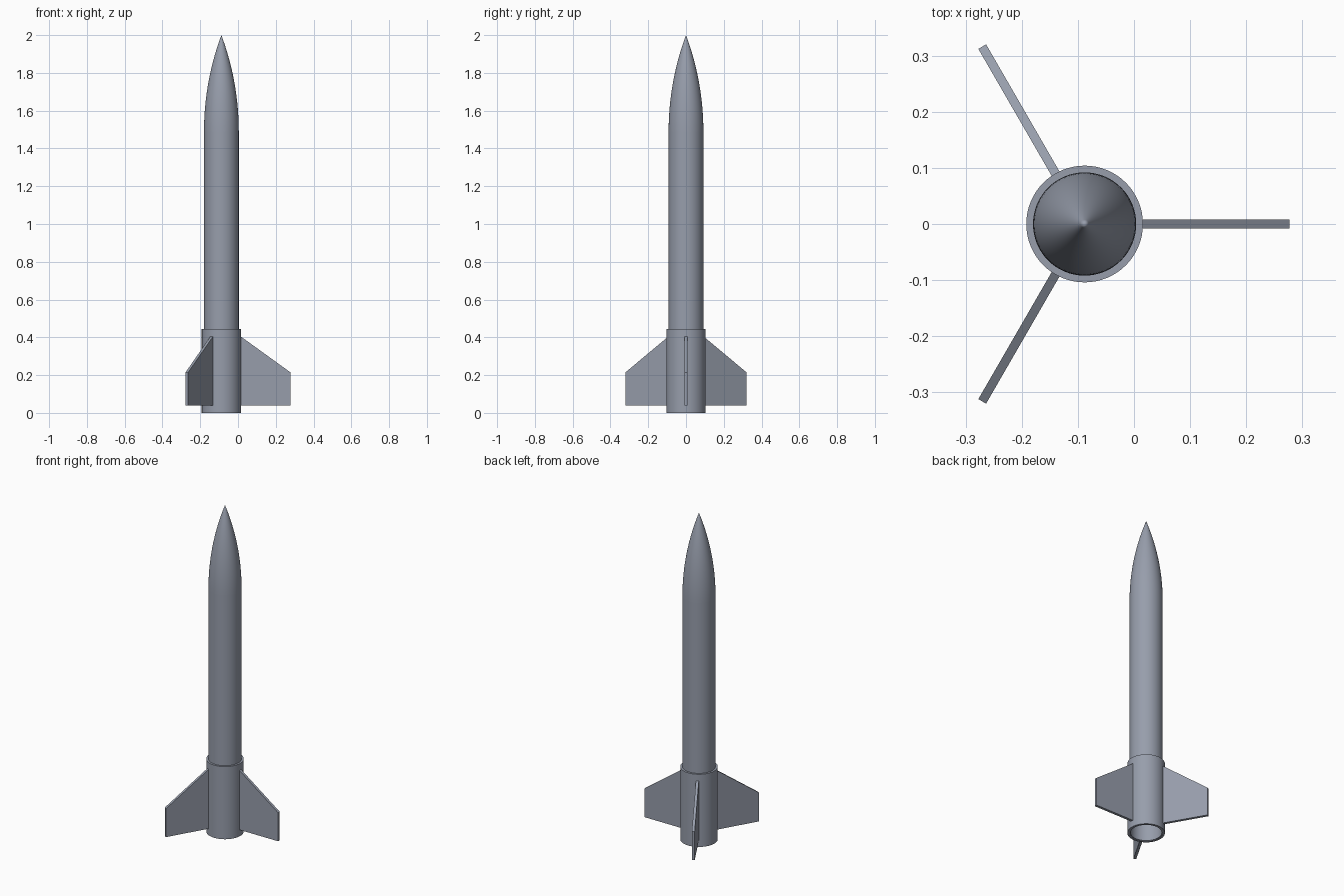
import bpy
import math
from mathutils import Matrix, Vector

cube = bpy.data.objects.get("Cube")
if cube:
    bpy.data.objects.remove(cube, do_unlink=True)

AXIS_X = -0.088
SEGMENTS = 64
BODY_R, BORE_R, SLEEVE_R = 0.092, 0.087, 0.104
NOSE_BASE, TOP = 1.49, 2.0

# Single painted finish
paint = bpy.data.materials.new("blue_grey_paint")
paint.use_nodes = True
colour = (0.31, 0.34, 0.41, 1)
paint.diffuse_color = colour
paint.node_tree.nodes["Principled BSDF"].inputs["Base Color"].default_value = colour


def make_object(name, verts, faces):
    mesh = bpy.data.meshes.new(name)
    mesh.from_pydata(verts, [], faces)
    mesh.materials.append(paint)
    obj = bpy.data.objects.new(name, mesh)
    bpy.context.collection.objects.link(obj)
    return obj


def lathe(name, profile, closed=False):
    """Spin a (radius, height) profile about the rocket axis."""
    verts, rings = [], []
    for r, z in profile:
        start, count = len(verts), SEGMENTS if r > 0 else 1
        for i in range(count):
            a = math.tau * i / SEGMENTS
            verts.append((AXIS_X + r * math.cos(a), r * math.sin(a), z))
        rings.append([start + i % count for i in range(SEGMENTS)])
    pairs = list(zip(rings, rings[1:]))
    if closed:
        pairs.append((rings[-1], rings[0]))
    faces = []
    for low, high in pairs:
        for i in range(SEGMENTS):
            j = (i + 1) % SEGMENTS
            loop = [low[i], low[j], high[j], high[i]]
            faces.append(list(dict.fromkeys(loop)))
    obj = make_object(name, verts, faces)
    bpy.ops.object.select_all(action="DESELECT")
    obj.select_set(True)
    bpy.context.view_layer.objects.active = obj
    bpy.ops.object.shade_smooth_by_angle(angle=math.radians(30))
    return obj


# Hollow body tube
lathe("body_tube", [(BORE_R, 0.002), (BODY_R, 0.002),
                    (BODY_R, NOSE_BASE), (BORE_R, NOSE_BASE)], closed=True)

# Fin sleeve around the tail
lathe("fin_sleeve", [(BODY_R, 0), (SLEEVE_R, 0),
                     (SLEEVE_R, 0.445), (BODY_R, 0.445)], closed=True)

# Nose cone: tangent ogive with a closed base
length = TOP - NOSE_BASE
rho = (BODY_R ** 2 + length ** 2) / (2 * BODY_R)
ogive = [(0, NOSE_BASE)]
steps = 24
for k in range(steps):
    h = length * k / steps
    ogive.append((math.sqrt(rho ** 2 - h ** 2) - rho + BODY_R, NOSE_BASE + h))
ogive.append((0, TOP))
lathe("nose_cone", ogive)

# Three clipped fins, evenly spaced
outline = [(0.098, 0.04), (0.365, 0.04), (0.365, 0.215), (0.098, 0.408)]
half = 0.008
n = len(outline)
for index in range(3):
    turn = Matrix.Rotation(math.tau * index / 3, 3, "Z")
    verts = [turn @ Vector((r, side, z)) + Vector((AXIS_X, 0, 0))
             for side in (-half, half) for r, z in outline]
    faces = [list(range(n)), list(range(2 * n - 1, n - 1, -1))]
    faces += [[i, i + n, (i + 1) % n + n, (i + 1) % n] for i in range(n)]
    make_object(f"fin_{index + 1}", verts, faces)
